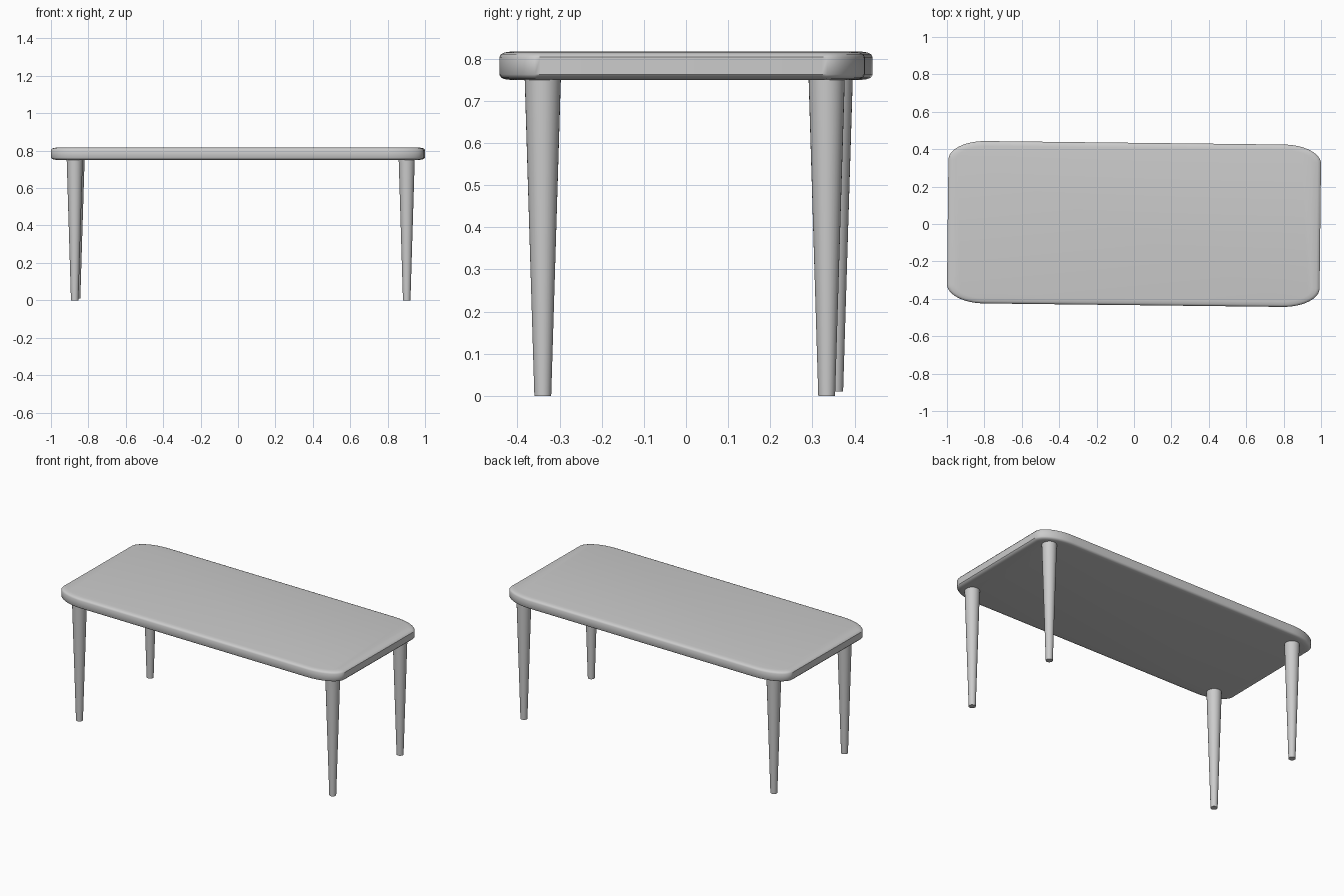
import bpy, bmesh, math

if "Cube" in bpy.data.objects:
    bpy.data.objects.remove(bpy.data.objects["Cube"])

HX, HY = 0.996, 0.434      # tabletop half sizes
RX, RY = 0.20, 0.10        # elliptical corner radii
SEG = 12


def finish(bm, name):
    bmesh.ops.recalc_face_normals(bm, faces=bm.faces[:])
    mesh = bpy.data.meshes.new(name)
    bm.to_mesh(mesh)
    bm.free()
    obj = bpy.data.objects.new(name, mesh)
    bpy.context.collection.objects.link(obj)
    bpy.ops.object.select_all(action='DESELECT')
    obj.select_set(True)
    bpy.context.view_layer.objects.active = obj
    bpy.ops.object.shade_smooth_by_angle(angle=math.radians(40))
    return obj


def outline(inset):
    pts = []
    for i, (sx, sy) in enumerate([(1, 1), (-1, 1), (-1, -1), (1, -1)]):
        for k in range(SEG + 1):
            a = math.pi / 2 * (i + k / SEG)
            pts.append((sx * (HX - RX) + (RX - 1.5 * inset) * math.cos(a),
                        sy * (HY - RY) + (RY - inset) * math.sin(a)))
    return pts


def loft(bm, rings):
    loops = [[bm.verts.new(p) for p in ring] for ring in rings]
    n = len(loops[0])
    for lo, hi in zip(loops, loops[1:]):
        for i in range(n):
            j = (i + 1) % n
            bm.faces.new((lo[i], lo[j], hi[j], hi[i]))
    bm.faces.new(loops[0][::-1])
    bm.faces.new(loops[-1])


# tabletop: rounded slab with softened rims, turned very slightly
profile = [(0.750, 0.028), (0.752, 0.012), (0.756, 0.004), (0.763, 0.0),
           (0.804, 0.0), (0.811, 0.004), (0.815, 0.012), (0.8175, 0.028)]
bm = bmesh.new()
loft(bm, [[(x, y, z) for x, y in outline(inset)] for z, inset in profile])
top = finish(bm, "tabletop")
top.rotation_euler.z = math.radians(-0.67)

# legs: tapered round posts; the back left one stops just short of the floor
legs = {
    "front_left_leg": (-0.873, -0.34, 0.0),
    "front_right_leg": (0.902, -0.34, 0.0),
    "back_right_leg": (0.902, 0.334, 0.0),
    "back_left_leg": (-0.863, 0.353, 0.01),
}
for name, (x, y, z0) in legs.items():
    bm = bmesh.new()
    loft(bm, [[(r * math.cos(math.tau * i / 32), r * math.sin(math.tau * i / 32), z)
               for i in range(32)] for z, r in [(z0, 0.020), (0.755, 0.043)]])
    finish(bm, name).location = (x, y, 0)
